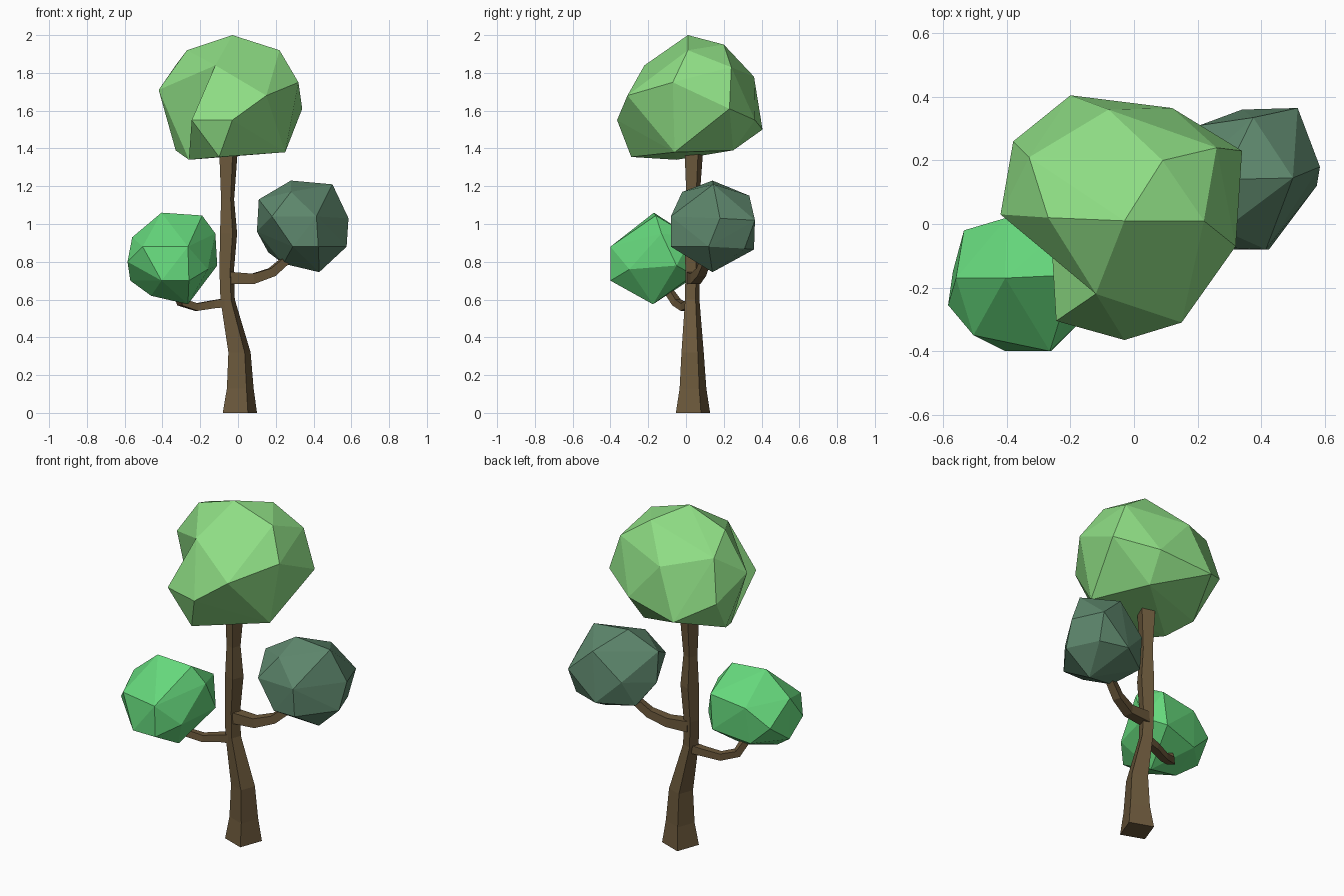
import bpy, bmesh, math
from mathutils import Vector

if "Cube" in bpy.data.objects:
    bpy.data.objects.remove(bpy.data.objects["Cube"])


def material(name, rgb):
    m = bpy.data.materials.new(name)
    m.diffuse_color = (*rgb, 1)
    m.use_nodes = True
    m.node_tree.nodes["Principled BSDF"].inputs["Base Color"].default_value = m.diffuse_color
    return m


def finish(name, bm, mat):
    bmesh.ops.recalc_face_normals(bm, faces=bm.faces[:])
    me = bpy.data.meshes.new(name)
    bm.to_mesh(me)
    bm.free()
    me.materials.append(mat)
    ob = bpy.data.objects.new(name, me)
    bpy.context.collection.objects.link(ob)
    return ob


def hull(name, points, mat):
    """Faceted clump: convex hull of its corner points."""
    bm = bmesh.new()
    verts = [bm.verts.new(p) for p in points]
    bmesh.ops.convex_hull(bm, input=verts)
    loose = [v for v in bm.verts if not v.link_faces]
    bmesh.ops.delete(bm, geom=loose, context='VERTS')
    return finish(name, bm, mat)


def tube(name, path, mat, turn, level=False):
    """Four-sided limb through (x, y, z, radius) stations."""
    bm = bmesh.new()
    pts = [Vector(p[:3]) for p in path]
    rings = []
    for i, p in enumerate(pts):
        if level:
            u, v = Vector((1, 0, 0)), Vector((0, 1, 0))
        else:
            t = (pts[min(i + 1, len(pts) - 1)] - pts[max(i - 1, 0)]).normalized()
            u = t.cross(Vector((0, 0, 1))).normalized()
            v = u.cross(t)
        r = path[i][3]
        angles = [math.radians(turn + 90 * k) for k in range(4)]
        rings.append([bm.verts.new(p + r * (math.cos(a) * u + math.sin(a) * v)) for a in angles])
    for a, b in zip(rings, rings[1:]):
        for k in range(4):
            n = (k + 1) % 4
            bm.faces.new((a[k], a[n], b[n], b[k]))
    bm.faces.new(rings[0])
    bm.faces.new(rings[-1])
    return finish(name, bm, mat)


bark = material("bark", (.15, .10, .045))
light = material("light_leaf", (.27, .72, .23))
green = material("green_leaf", (.13, .68, .20))
dark = material("dark_leaf", (.11, .24, .15))

# Trunk and branches
tube("trunk", [(.010, .037, 0, .10), (.012, .037, .13, .078), (.008, .035, .32, .065),
               (-.055, .033, .60, .042), (-.06, .035, .75, .042), (-.05, .037, .95, .05),
               (-.055, .037, 1.13, .038), (-.05, .042, 1.42, .056)], bark, 25, True)
tube("left_branch", [(-.05, .035, .585, .034), (-.13, .02, .575, .03), (-.22, -.01, .56, .028),
                     (-.30, -.05, .585, .028), (-.33, -.11, .67, .026)], bark, 45)
tube("right_branch", [(-.05, .035, .715, .045), (.08, .05, .71, .038),
                      (.18, .08, .745, .033), (.29, .12, .84, .028)], bark, 45)

# Top crown: main clump plus a bulge on the front
crown = hull("top_crown", [
    (-.03, .01, 2.0), (.22, .01, 1.92), (-.27, .02, 1.92), (.09, .20, 1.95),
    (-.33, .21, 1.84), (-.08, .36, 1.78), (.26, .24, 1.83), (.34, .23, 1.61),
    (.32, -.07, 1.75), (-.12, -.22, 1.84), (.15, -.31, 1.68), (-.42, .03, 1.71),
    (-.38, .26, 1.60), (-.20, .405, 1.50), (.12, .365, 1.55), (.25, -.06, 1.38),
    (-.26, -.05, 1.34), (-.33, .10, 1.39), (.10, .25, 1.39)], light)
bulge = hull("crown_bulge", [
    (-.12, -.22, 1.84), (.15, -.31, 1.68), (.25, -.06, 1.38), (-.03, -.365, 1.55),
    (-.245, -.305, 1.55), (-.10, -.29, 1.355), (-.26, -.05, 1.34), (.05, 0, 1.6)], light)
union = crown.modifiers.new("union", 'BOOLEAN')
union.operation = 'UNION'
union.solver = 'EXACT'
union.object = bulge
bpy.context.view_layer.objects.active = crown
bpy.ops.object.modifier_apply(modifier=union.name)
bpy.data.objects.remove(bulge)

# Left clump
hull("left_foliage", [
    (-.405, -.17, 1.06), (-.56, -.17, .93), (-.535, -.02, .80), (-.40, .02, .90),
    (-.585, -.255, .80), (-.505, -.35, .88), (-.265, -.40, .88), (-.405, -.40, .70),
    (-.26, -.40, .70), (-.265, -.175, .575), (-.46, -.20, .62), (-.57, -.15, .70),
    (-.19, -.16, 1.045), (-.11, -.05, .78), (-.12, -.13, .95), (-.20, .04, .73),
    (-.18, .03, .93), (-.42, .0, .69), (-.16, -.30, .76)], green)

# Right clump
hull("right_foliage", [
    (.28, .14, 1.23), (.50, .145, 1.21), (.585, .18, 1.03), (.515, .365, 1.02),
    (.34, .36, .865), (.375, .335, 1.15), (.205, .31, 1.0), (.415, -.08, 1.04),
    (.18, -.07, 1.04), (.29, -.08, .88), (.425, -.08, .88), (.575, .12, .88),
    (.43, .14, .745), (.24, .10, .79), (.10, .13, .96), (.11, .10, 1.13),
    (.50, .31, .87), (.16, .24, .85), (.28, -.02, 1.17)], dark)
